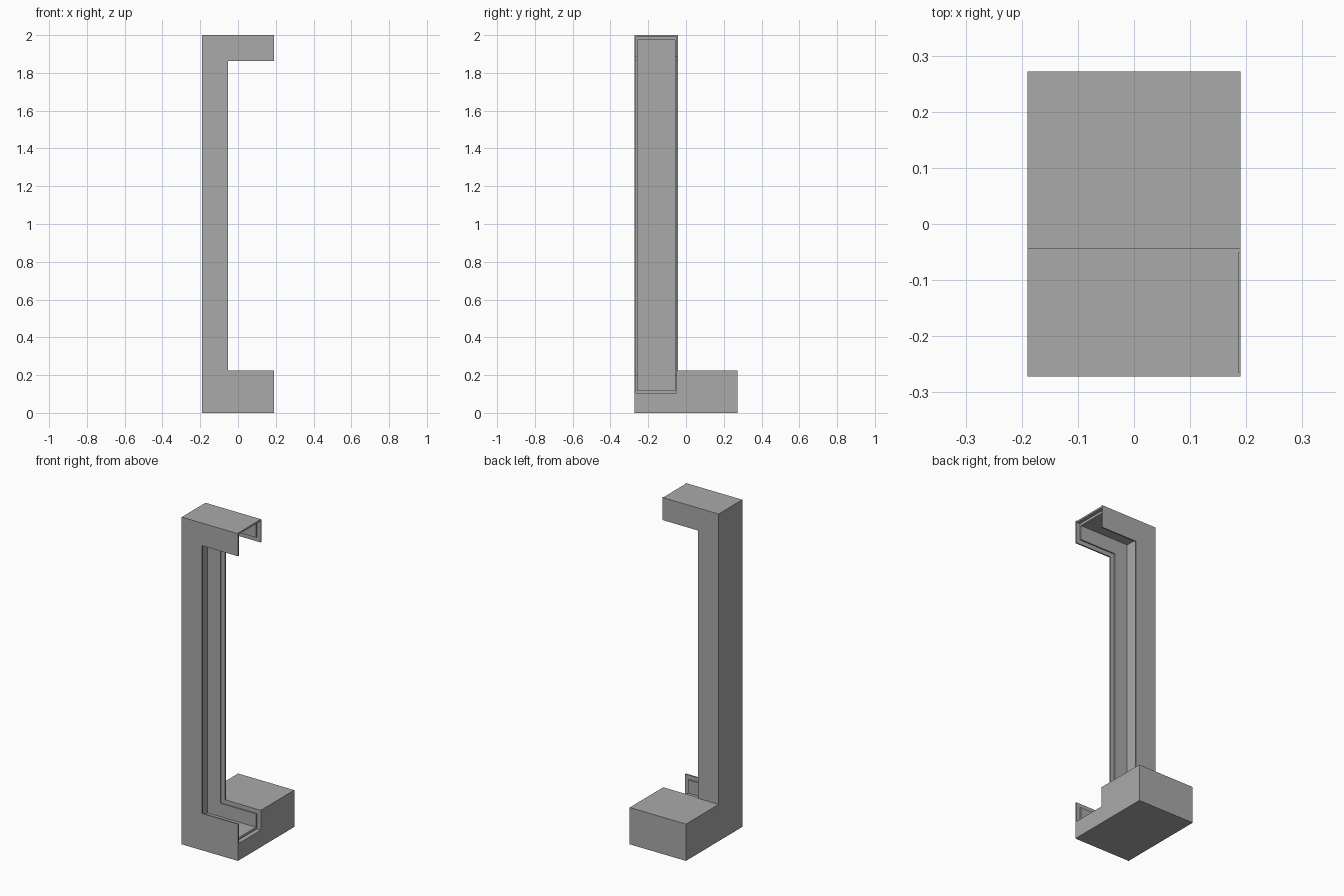
import bpy, bmesh

cube = bpy.data.objects.get("Cube")
if cube:
    bpy.data.objects.remove(cube, do_unlink=True)

grey = bpy.data.materials.new("plain grey")
grey.use_nodes = True
COLOUR = (0.4, 0.4, 0.4, 1)
grey.diffuse_color = COLOUR
for node in grey.node_tree.nodes:
    if node.type == 'BSDF_PRINCIPLED':
        node.inputs["Base Color"].default_value = COLOUR

# Main dimensions
HALF_X, HALF_Y, TOP = 0.19, 0.272, 2.0
BACK = -0.043                      # rear face of the channel
COLUMN = -0.052                    # inner face of the column
SILL, HEAD = 0.225, 1.862          # opening between the arms
MID_Y = (BACK - HALF_Y) / 2
RECESS = 0.026                     # depth of the rim step
BEYOND = 0.4                       # cutters run out past the open side


def add_object(name, bm):
    bmesh.ops.recalc_face_normals(bm, faces=bm.faces)
    mesh = bpy.data.meshes.new(name)
    bm.to_mesh(mesh)
    bm.free()
    mesh.materials.append(grey)
    obj = bpy.data.objects.new(name, mesh)
    bpy.context.collection.objects.link(obj)
    return obj


def prism(name, profile, y0, y1):
    """Extrude an x-z profile along y."""
    bm = bmesh.new()
    face = bm.faces.new([bm.verts.new((x, y0, z)) for x, z in profile])
    new = bmesh.ops.extrude_face_region(bm, geom=[face])["geom"]
    verts = [v for v in new if isinstance(v, bmesh.types.BMVert)]
    bmesh.ops.translate(bm, verts=verts, vec=(0, y1 - y0, 0))
    return add_object(name, bm)


def box(name, x0, x1, y0, y1, z0, z1):
    return prism(name, [(x0, z0), (x1, z0), (x1, z1), (x0, z1)], y0, y1)


def combine(target, other, operation):
    """Apply a boolean and remove the helper."""
    other.hide_render = True
    mod = target.modifiers.new("join", 'BOOLEAN')
    mod.operation, mod.solver, mod.object = operation, 'EXACT', other
    graph = bpy.context.evaluated_depsgraph_get()
    mesh = bpy.data.meshes.new_from_object(target.evaluated_get(graph))
    target.modifiers.clear()
    target.data = mesh
    bpy.data.objects.remove(other, do_unlink=True)


# C-shaped body: foot, column and top arm
frame = prism("channel_frame", [
    (-HALF_X, 0), (HALF_X, 0), (HALF_X, SILL), (COLUMN, SILL),
    (COLUMN, HEAD), (HALF_X, HEAD), (HALF_X, TOP), (-HALF_X, TOP)],
    -HALF_Y, BACK)

# Solid foot block reaching to the rear
foot = box("foot_block", -HALF_X, HALF_X, BACK - 0.004, HALF_Y, 0, SILL)
combine(frame, foot, 'UNION')

# Deep channel following the inside of the C
inner, rim = 0.098, 0.106
combine(frame, box("channel_cutter", -0.165, BEYOND, MID_Y - inner,
                   MID_Y + inner, 0.118, 1.975), 'DIFFERENCE')

# Stepped rim along the inside edges of the C
combine(frame, box("rim_cutter", COLUMN - RECESS, BEYOND, MID_Y - rim,
                   MID_Y + rim, SILL - RECESS, HEAD + RECESS), 'DIFFERENCE')

# Stepped rim around the open ends of both arms
combine(frame, box("end_cutter", HALF_X - RECESS, BEYOND, MID_Y - rim,
                   MID_Y + rim, 0.104, 1.99), 'DIFFERENCE')

# Slight set-back of the top plate between the side walls
combine(frame, box("top_edge_cutter", HALF_X - 0.004, BEYOND, MID_Y - rim,
                   MID_Y + rim, HEAD, TOP + 0.1), 'DIFFERENCE')

for poly in frame.data.polygons:
    poly.use_smooth = False
    poly.material_index = 0
